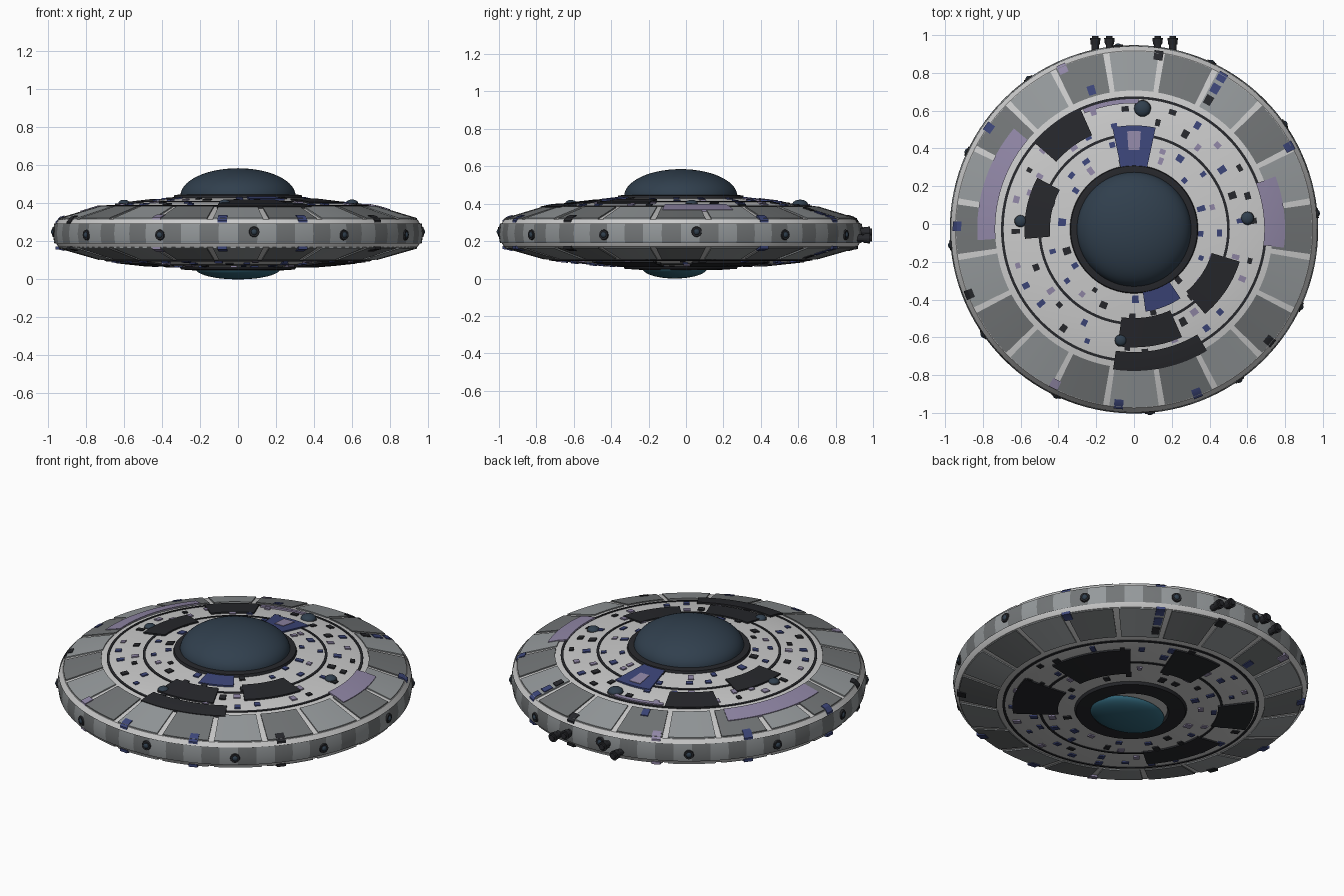
import bpy, bmesh, math, random
from mathutils import Matrix, Vector

if "Cube" in bpy.data.objects:
    bpy.data.objects.remove(bpy.data.objects["Cube"])

random.seed(4)
CY = -0.028                      # hull axis position in y
TOP = [(0, .44), (.3, .432), (.55, .403), (.72, .383), (.945, .315), (.967, .28)]
RIM = [(.972, .24), (.967, .205)]
BOT = [(.945, .17), (.7, .1), (.44, .072), (0, .056)]


def material(name, c):
    m = bpy.data.materials.new(name)
    m.diffuse_color = (*c, 1)
    m.use_nodes = True
    m.node_tree.nodes["Principled BSDF"].inputs["Base Color"].default_value = m.diffuse_color
    return m


WHITE = material("hull_white", (.62, .62, .62))
G1 = material("panel_grey", (.30, .32, .33))
G2 = material("panel_dark_grey", (.17, .18, .185))
BLACK = material("black", (.02, .021, .025))
BLUE = material("blue", (.045, .06, .19))
LILAC = material("lilac", (.28, .24, .38))
GLASS = material("dome_glass", (.03, .05, .075))
LENS = material("lens_glass", (.03, .13, .19))


def finish(bm, name, mat):
    bmesh.ops.recalc_face_normals(bm, faces=bm.faces)
    me = bpy.data.meshes.new(name)
    bm.to_mesh(me)
    bm.free()
    me.polygons.foreach_set("use_smooth", [True] * len(me.polygons))
    me.set_sharp_from_angle(angle=math.radians(25))
    me.materials.append(mat)
    ob = bpy.data.objects.new(name, me)
    ob.location.y = CY
    bpy.context.collection.objects.link(ob)
    return ob


def lathe(name, prof, mat, n=120, closed=False):
    bm = bmesh.new()
    vs = [bm.verts.new((r, 0, z)) for r, z in prof]
    pairs = list(zip(vs, vs[1:] + ([vs[0]] if closed else [])))
    if not closed:
        pairs = pairs[:len(vs) - 1]
    es = [bm.edges.new(p) for p in pairs]
    bmesh.ops.spin(bm, geom=vs + es, axis=(0, 0, 1), cent=(0, 0, 0),
                   angle=math.tau, steps=n, use_duplicate=False)
    bmesh.ops.remove_doubles(bm, verts=bm.verts, dist=1e-5)
    return finish(bm, name, mat)


def height(r, top):
    p = TOP if top else BOT[::-1]
    for (r0, z0), (r1, z1) in zip(p, p[1:]):
        if r <= r1:
            return z0 + (z1 - z0) * (r - r0) / (r1 - r0)
    return p[-1][1]


def plates(name, specs, mat, top=True, t=.006):
    """Arc-shaped plates (r0, r1, start, end in degrees) lying on the hull."""
    bm = bmesh.new()
    s = 1 if top else -1
    for r0, r1, a0, a1 in specs:
        rs = [r0 + (r1 - r0) * k / 2 for k in range(3)]
        sec = [(r, height(r, top) + s * t) for r in rs]
        sec += [(r, height(r, top) - s * .004) for r in reversed(rs)]
        n = max(1, round((a1 - a0) / 3))
        rows = []
        for i in range(n + 1):
            a = math.radians(a0 + (a1 - a0) * i / n)
            rows.append([bm.verts.new((r * math.cos(a), r * math.sin(a), z)) for r, z in sec])
        for A, B in zip(rows, rows[1:]):
            for j in range(6):
                k = (j + 1) % 6
                bm.faces.new((A[j], A[k], B[k], B[j]))
        bm.faces.new(rows[0])
        bm.faces.new(rows[-1])
    return finish(bm, name, mat)


def blob(name, loc, r, mat, flat=1):
    bm = bmesh.new()
    bmesh.ops.create_uvsphere(bm, u_segments=24, v_segments=12, radius=r)
    bmesh.ops.scale(bm, vec=(1, 1, flat), verts=bm.verts)
    bmesh.ops.translate(bm, vec=loc, verts=bm.verts)
    return finish(bm, name, mat)


def disc(name, loc, direction, r, depth, mat, n=20):
    bm = bmesh.new()
    rot = Vector((0, 0, 1)).rotation_difference(Vector(direction)).to_matrix().to_4x4()
    bmesh.ops.create_cone(bm, cap_ends=True, segments=n, radius1=r, radius2=r * .85,
                          depth=depth, matrix=Matrix.Translation(loc) @ rot)
    return finish(bm, name, mat)


# Saucer hull
lathe("saucer_hull", TOP + RIM + BOT, WHITE)

# Outer ring of alternating panels, above and below
for top in (True, False):
    side = "upper" if top else "lower"
    for par, mat in ((0, G1), (1, G2)):
        plates(f"{side}_panels_{par}", [(.735, .942, 82 + 18 * i, 98 + 18 * i)
               for i in range(par, 20, 2)], mat, top, .007)
    # Thin dark seam rings
    for r in (.5, .697):
        plates(f"{side}_seam_ring", [(r - .007, r + .007, 0, 360)], BLACK, top, .004)

# Rim band of alternating blocks
for par, mat in ((0, G1), (1, G2)):
    bm = bmesh.new()
    for i in range(par, 60, 2):
        q = []
        for k in range(3):
            a = math.radians(6 * i + 3 * k)
            q.append([bm.verts.new((r * math.cos(a), r * math.sin(a), z))
                      for r, z in ((.967, .295), (.975, .24), (.967, .19))])
        for A, B in zip(q, q[1:]):
            for j in range(2):
                bm.faces.new((A[j], B[j], B[j + 1], A[j + 1]))
    finish(bm, f"rim_band_{par}", mat)

# Large plates on top
plates("upper_black_plates", [(.545, .70, 114, 139), (.445, .58, 152, 185), (.43, .585, -50, -17),
       (.47, .625, -98, -66)], BLACK, t=.009)
plates("front_black_plate", [(.65, .75, -98.5, -59)], BLACK, t=.011)
plates("upper_blue_plates", [(.32, .55, 78, 102), (.32, .44, -82, -56)], BLUE, t=.009)
plates("upper_lilac_plates", [(.735, .83, 140, 184), (.69, .80, -7, 20.5),
       (.667, .69, 88, 113)], LILAC, t=.011)
plates("blue_plate_inset", [(.42, .52, 86, 94)], LILAC, t=.012)

# Large plates underneath
plates("lower_black_plates", [(.40, .62, 6, 50), (.44, .66, 72, 98), (.48, .68, 137, 163),
       (.48, .64, 180, 222), (.40, .65, -47, -13)], BLACK, False, .009)

# Scattered small dashes on both faces
for top in (True, False):
    bins = {"blue": [], "lilac": [], "black": []}
    for r, n in ((.37, 15), (.45, 20), (.56, 22), (.64, 26)):
        for i in range(n):
            a = 360 * (i + random.uniform(-.3, .3)) / n
            rr = r + random.uniform(-.02, .02)
            w = math.degrees(random.uniform(.012, .02) / rr)
            ln = random.uniform(.012, .022)
            bins[random.choice(list(bins))].append((rr - ln, rr + ln, a - w, a + w))
    for key, mat in (("blue", BLUE), ("lilac", LILAC), ("black", BLACK)):
        plates(f"{'upper' if top else 'lower'}_{key}_dashes", bins[key], mat, top, .007)

# Small blocks along the outer edge
edge = {"blue": (BLUE, [(-95, .93), (-69, .93), (179, .94), (60, .86), (28, .93), (60, .93), (107, .77), (145, .94)]),
        "black": (BLACK, [(-39.5, .93), (201.5, .94), (82, .93), (60, .79)]),
        "lilac": (LILAC, [(114, .93), (-117, .92)])}
for key, (mat, pts) in edge.items():
    for top in (True, False):
        plates(f"edge_blocks_{key}", [(r - .025, min(r + .025, .96), a - 1.5, a + 1.5)
               for a, r in pts], mat, top, .012)

# Dome and its collar
arc = [math.radians(90 * k / 14) for k in range(15)]
lathe("dome", [(.303 * math.cos(a), .44 + .145 * math.sin(a)) for a in arc], GLASS, 96)
lathe("dome_collar", [(.28, .425), (.34, .425), (.335, .443), (.3, .448), (.28, .445)], BLACK, 96, True)

# Belly lens and its collar
lathe("belly_collar", [(.20, .066), (.31, .07), (.30, .052), (.21, .046)], BLACK, 96, True)
lens = lathe("belly_lens", [(.222 * math.cos(a), .056 - .056 * math.sin(a)) for a in arc], LENS, 64)
lens.scale.y = .78
lens.location.y = -.06

# Round ports around the rim
for i in range(12):
    a = math.radians(5 + 30 * i)
    d = Vector((math.cos(a), math.sin(a), 0))
    z = .24 + (.01 if i % 3 == 0 else -.006)
    disc("rim_port_ring", d * .972 + Vector((0, 0, z)), d, .03, .016, BLACK)
    blob("rim_port_glass", d * .968 + Vector((0, 0, z)), .02, GLASS)

# Sensor domes on the top face
for x, y, r in ((.045, .61, .042), (.6, .03, .033), (-.07, -.615, .03), (-.6, .015, .03)):
    rad = math.hypot(x, y - CY)
    z = height(rad, True)
    disc("sensor_base", (x, y - CY, z + .003), (0, 0, 1), r * 1.1, .012, BLACK)
    blob("sensor_dome", (x, y - CY, z + .004), r, GLASS, .6)

# Rear thruster nozzles
for x, z in ((-.205, .215), (-.13, .25), (.125, .25), (.205, .215)):
    disc("thruster_stem", (x, .955 - CY, z), (0, 1, 0), .02, .08, BLACK, 12)
    disc("thruster_nozzle", (x, .967 - CY, z), (0, -1, 0), .028, .034, BLACK, 12)
